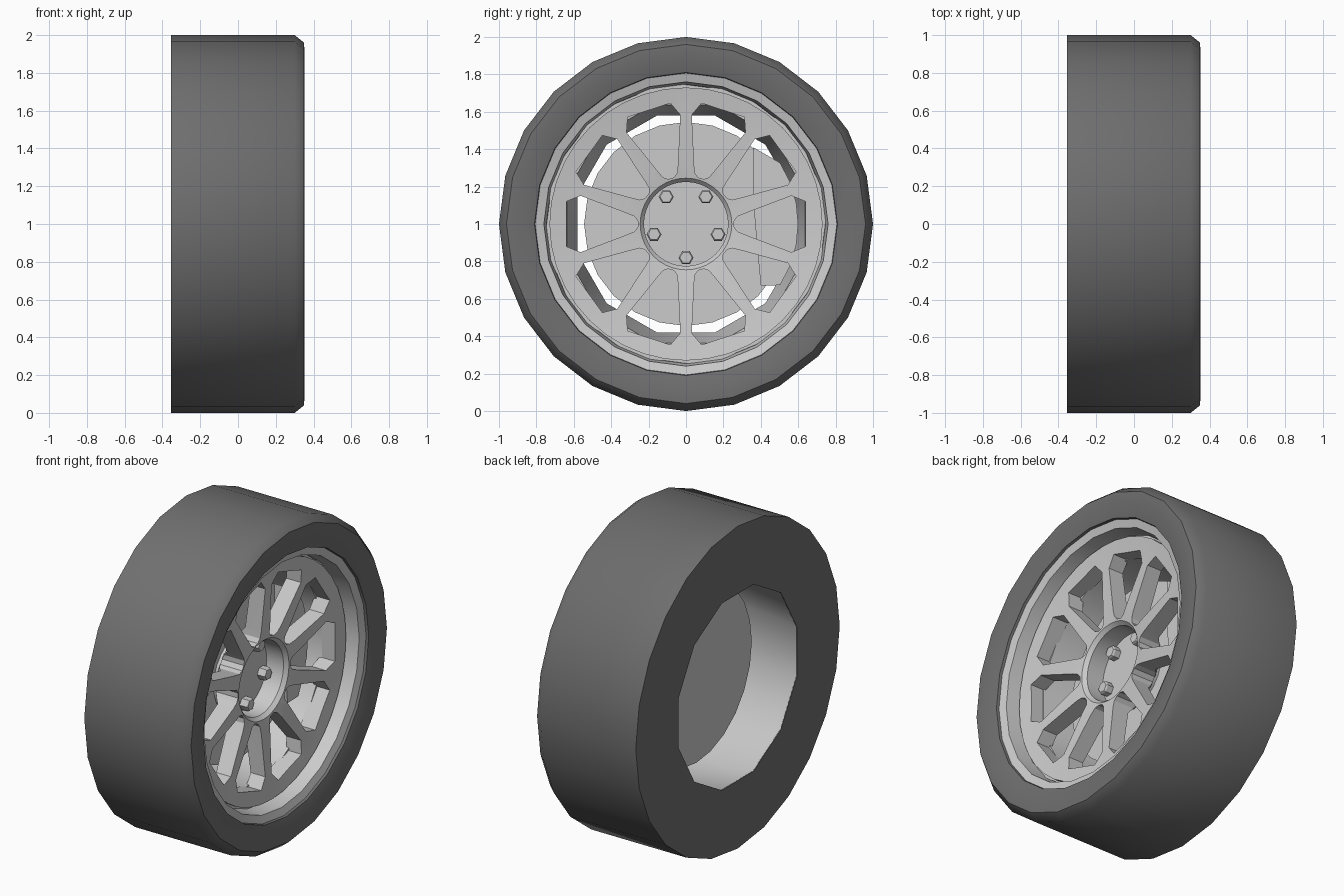
import bpy, bmesh
from math import cos, sin, pi, radians

if "Cube" in bpy.data.objects:
    bpy.data.objects.remove(bpy.data.objects["Cube"])

rubber = bpy.data.materials.new("rubber")
rubber.diffuse_color = (0.16, 0.16, 0.16, 1)
rubber.use_nodes = True
rubber.node_tree.nodes["Principled BSDF"].inputs["Base Color"].default_value = rubber.diffuse_color


def finish(name, bm, mat=None, smooth=25):
    bmesh.ops.recalc_face_normals(bm, faces=bm.faces)
    me = bpy.data.meshes.new(name)
    bm.to_mesh(me)
    bm.free()
    ob = bpy.data.objects.new(name, me)
    bpy.context.collection.objects.link(ob)
    if mat:
        me.materials.append(mat)
    if smooth:
        smooth_object(ob, smooth)
    return ob


def smooth_object(ob, angle):
    bpy.ops.object.select_all(action='DESELECT')
    ob.select_set(True)
    bpy.context.view_layer.objects.active = ob
    bpy.ops.object.shade_smooth_by_angle(angle=radians(angle))


def lathe(name, profile, n=24, closed=True, mat=None, cy=0, cz=1, caps=False, smooth=25):
    """Spin (x, r) points about x; a third item makes that ring 12-sided."""
    bm = bmesh.new()
    rings = []
    for k in range(n):
        a = 2 * pi * k / n
        ring = []
        for p in profile:
            r = p[1]
            if len(p) > 2 and k % 2 == 0:
                r *= cos(pi / 12)
            ring.append(bm.verts.new((p[0], cy + r * cos(a), cz + r * sin(a))))
        rings.append(ring)
    m = len(profile)
    for k in range(n):
        A, B = rings[k], rings[(k + 1) % n]
        for i in range(m if closed else m - 1):
            j = (i + 1) % m
            bm.faces.new((A[i], A[j], B[j], B[i]))
    if caps:
        bm.faces.new([r[0] for r in rings])
        bm.faces.new([r[-1] for r in rings])
    return finish(name, bm, mat, smooth)


def prism(bm, pts, x0, x1, turn=0):
    """Extrude a (y, z) outline along x, turned about the axle."""
    c, s = cos(turn), sin(turn)
    lo, hi = [[bm.verts.new((x, u * c - v * s, 1 + u * s + v * c)) for u, v in pts]
              for x in (x0, x1)]
    bm.faces.new(lo)
    bm.faces.new(hi)
    for i in range(len(pts)):
        j = (i + 1) % len(pts)
        bm.faces.new((lo[i], lo[j], hi[j], hi[i]))


# Tyre with a flat back wall and rounded front sidewall
lathe("tyre", [(-.355, .6, 1), (-.355, 1), (.30, 1), (.35, .96), (.352, .90),
               (.33, .81), (.28, .80), (.1, .70, 1)], mat=rubber, smooth=45)

# Rim lip with the narrow groove around the wheel face
lathe("rim_lip", [(.28, .82), (.315, .81), (.30, .76), (.20, .748), (.20, .72),
                  (.12, .72), (.12, .77)])

# Inner barrel, open at the back
lathe("rim_barrel", [(-.35, .6, 1), (.13, .66, 1), (.13, .72), (-.35, .63, 1)], smooth=35)

# Wheel face, pierced to leave ten spokes
face = lathe("spoked_face", [(.03, .225), (.155, .225), (.178, .245), (.19, .32), (.21, .60),
                             (.23, .73), (.12, .73), (.11, .60), (.08, .32), (.03, .26)],
             n=40, smooth=0)
bm = bmesh.new()
half = [(.64, .12), (.564, .151), (.313, .056), (.275, .040), (.257, .016)]
outline = half + [(u, -v) for u, v in reversed(half)]
for k in range(10):
    prism(bm, outline, -.1, .4, radians(72 + 36 * k))
cutter = finish("opening_cutter", bm, smooth=0)
cutter.hide_render = True
cutter.hide_viewport = True
mod = face.modifiers.new("openings", 'BOOLEAN')
mod.operation = 'DIFFERENCE'
mod.solver = 'EXACT'
mod.object = cutter
bpy.ops.object.select_all(action='DESELECT')
bpy.context.view_layer.objects.active = face
face.select_set(True)
bpy.ops.object.modifier_apply(modifier=mod.name)
bpy.data.objects.remove(cutter)
smooth_object(face, 30)

# Hub plate and brake disc
lathe("hub_plate", [(-.01, .24), (.04, .24)], closed=False, caps=True)
lathe("brake_disc", [(-.07, .545), (0, .545)], closed=False, caps=True)

# Five hexagonal lug nuts
for k in range(5):
    a = radians(-90 + 72 * k)
    lathe("lug_nut", [(.03, .04), (.08, .04), (.09, .033)], n=6, closed=False, caps=True,
          cy=.18 * cos(a), cz=1 + .18 * sin(a), smooth=0)

# Brake caliper hugging the disc edge
bm = bmesh.new()
arc = [(.6 * cos(radians(a)), .6 * sin(radians(a))) for a in range(-33, 44, 11)]
prism(bm, [(.40, -.33)] + arc + [(.36, .41), (.36, .12), (.38, -.12)], -.02, .06)
finish("brake_caliper", bm)
